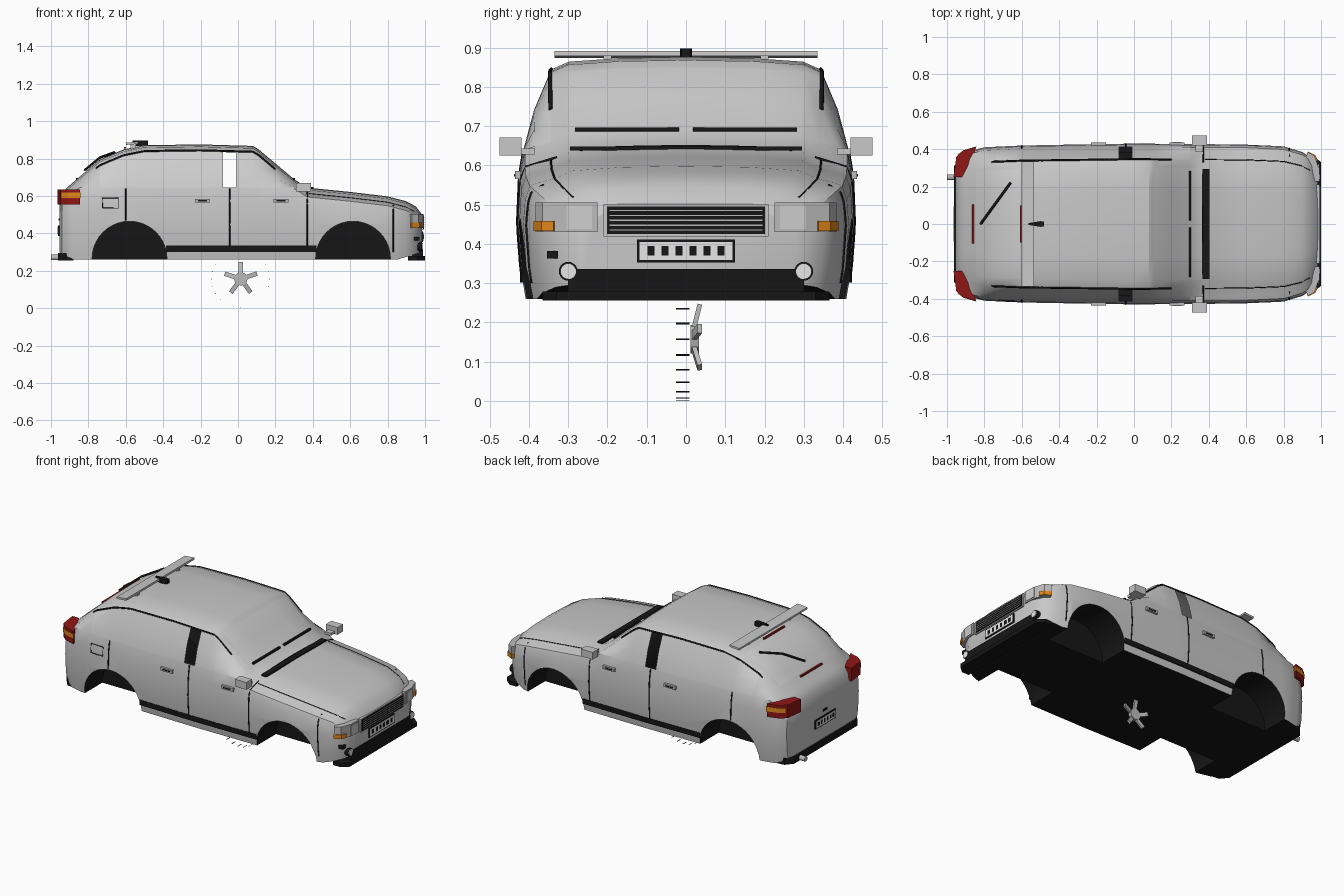
import bpy, bmesh, math
from mathutils import Matrix, Vector, Euler

default_cube = bpy.data.objects.get("Cube")
if default_cube:
    bpy.data.objects.remove(default_cube, do_unlink=True)


def material(name, red, green, blue):
    mat = bpy.data.materials.new(name)
    mat.use_nodes = True
    mat.diffuse_color = (red, green, blue, 1)
    mat.node_tree.nodes["Principled BSDF"].inputs["Base Color"].default_value = (red, green, blue, 1)
    return mat


PAINT = material("silver_paint", .58, .58, .58)
GLASS = material("pale_glass", .62, .62, .62)
BLACK = material("black_plastic", .008, .008, .008)
WHITE = material("white", .85, .85, .85)
RED = material("dark_red", .28, .008, .008)
ORANGE = material("orange", .75, .24, .01)
METAL = material("grey_metal", .5, .5, .5)


# ---------- helpers ----------
def finish(name, bm, *mats):
    bmesh.ops.recalc_face_normals(bm, faces=bm.faces)
    mesh = bpy.data.meshes.new(name)
    bm.to_mesh(mesh)
    bm.free()
    for mat in mats:
        mesh.materials.append(mat)
    obj = bpy.data.objects.new(name, mesh)
    bpy.context.collection.objects.link(obj)
    return obj


def box(name, center, size, mat, rotation=(0, 0, 0)):
    bm = bmesh.new()
    matrix = Matrix.LocRotScale(Vector(center), Euler(rotation), Vector(size))
    bmesh.ops.create_cube(bm, size=1, matrix=matrix)
    return finish(name, bm, mat)


def cylinder(name, center, radius, depth, axis, mat, sides=24):
    bm = bmesh.new()
    turn = Vector((0, 0, 1)).rotation_difference(Vector(axis)).to_matrix().to_4x4()
    bmesh.ops.create_cone(bm, cap_ends=True, segments=sides, radius1=radius, radius2=radius,
                          depth=depth, matrix=Matrix.Translation(center) @ turn)
    return finish(name, bm, mat)


def prism(name, plan, low, high, mat):
    bm = bmesh.new()
    base = bm.faces.new([bm.verts.new((x, y, low)) for x, y in plan])
    top = bmesh.ops.extrude_face_region(bm, geom=[base])["geom"]
    moved = [v for v in top if isinstance(v, bmesh.types.BMVert)]
    bmesh.ops.translate(bm, verts=moved, vec=(0, 0, high - low))
    return finish(name, bm, mat)


def line(name, points, radius, mat=BLACK):
    curve = bpy.data.curves.new(name, "CURVE")
    curve.dimensions = "3D"
    curve.bevel_depth = radius
    curve.bevel_resolution = 0
    curve.use_fill_caps = True
    spline = curve.splines.new("POLY")
    spline.points.add(len(points) - 1)
    for point, co in zip(spline.points, points):
        point.co = (*co, 1)
    curve.materials.append(mat)
    obj = bpy.data.objects.new(name, curve)
    bpy.context.collection.objects.link(obj)
    bpy.ops.object.select_all(action="DESELECT")
    obj.select_set(True)
    bpy.context.view_layer.objects.active = obj
    bpy.ops.object.convert(target="MESH")


def interp(table, x):
    for (xa, a), (xb, b) in zip(table, table[1:]):
        if x <= xb:
            return a + (b - a) * max(0, (x - xa) / (xb - xa))
    return table[-1][1]


def steps(a, b, count=12):
    return [a + (b - a) * i / count for i in range(count + 1)]


# ---------- body shape: centre line, plan width and underside ----------
TOP = [(-.955, .55), (-.94, .61), (-.92, .64), (-.845, .705), (-.74, .795), (-.61, .85),
       (-.5, .872), (-.2, .876), (.08, .868), (.11, .85), (.3, .69), (.37, .645),
       (.6, .622), (.8, .598), (.9, .572), (.95, .545), (.985, .5)]
WIDTH = [(-.955, .3), (-.94, .355), (-.9, .385), (-.8, .41), (-.6, .42), (0, .43),
         (.6, .425), (.8, .415), (.9, .385), (.95, .35), (.985, .28)]
UNDER = [(-.955, .3), (-.88, .26), (.85, .26), (.985, .3)]


def section(x):
    top, wide = interp(TOP, x), interp(WIDTH, x)
    belt = min(.645, top - .05)
    shoulder = min(.575, belt - .035)
    rail = top - .032
    return [(0, top), (.4 * wide, top - .003), (.7 * wide, top - .012), (.805 * wide, rail),
            (.9 * wide, (rail + belt) / 2), (.96 * wide, belt), (.988 * wide, shoulder),
            (wide, min(.45, shoulder - .05)), (.98 * wide, .335), (.95 * wide, interp(UNDER, x))]


def side_y(x, z):
    return interp([(b, a) for a, b in reversed(section(x))], z)


def top_z(x, y):
    return interp(section(x)[:6], abs(y))


stations = sorted({x for x, _ in TOP + WIDTH + UNDER} | {-.08, -.01, .2})
bm = bmesh.new()
rings = []
for x in stations:
    half = section(x)
    loop = half + [(-y, z) for y, z in reversed(half[1:])]
    rings.append([bm.verts.new((x, y, z)) for y, z in loop])
count = len(rings[0])
for i, (ring, following) in enumerate(zip(rings, rings[1:])):
    middle = (stations[i] + stations[i + 1]) / 2
    for j in range(count):
        k = (j + 1) % count
        face = bm.faces.new((ring[j], ring[k], following[k], following[j]))
        row = min(j, count - 1 - j)
        screen = row < 2 and (.1 < middle < .37 or -.845 < middle < -.61)
        window = row in (3, 4) and -.74 < middle < .3
        face.material_index = 2 if row == 9 else 1 if screen or window else 0
bm.faces.new(rings[0])
bm.faces.new(rings[-1])
body = finish("body", bm, PAINT, GLASS, BLACK)

# wheel arches
for x in (-.58, .615):
    for s in (1, -1):
        cutter = cylinder("arch_cutter", (x, s * .4, .265), .2, .36, (0, 1, 0), PAINT, 40)
        cutter.data.materials.append(GLASS)
        cutter.data.materials.append(BLACK)
        for face in cutter.data.polygons:
            face.material_index = 2
        cut = body.modifiers.new("arch", "BOOLEAN")
        cut.operation, cut.solver, cut.object = "DIFFERENCE", "EXACT", cutter
        bpy.context.view_layer.objects.active = body
        bpy.ops.object.modifier_apply(modifier=cut.name)
        bpy.data.objects.remove(cutter, do_unlink=True)

# open gap between the side windows
bm = bmesh.new()
bm.from_mesh(body.data)
gap = [f for f in bm.faces if -.08 < f.calc_center_median().x < -.01
       and .65 < f.calc_center_median().z < .84 and abs(f.calc_center_median().y) > .3]
bmesh.ops.delete(bm, geom=gap, context="FACES")
bm.to_mesh(body.data)
bm.free()
bpy.ops.object.select_all(action="DESELECT")
body.select_set(True)
bpy.context.view_layer.objects.active = body
bpy.ops.object.shade_smooth_by_angle(angle=math.radians(28))

# ---------- parts on both sides ----------
for s, side in ((1, "left"), (-1, "right")):
    for label, x, low, high in (("rear_door", -.6, .47, .64), ("centre_door", -.045, .33, .64),
                                ("front_door", .37, .335, .62), ("front_wing", .83, .3, .55)):
        line(f"{side}_{label}_seam", [(x, s * side_y(x, z), z) for z in steps(low, high)], .004)
    line(f"{side}_window_trim", [(x, s * section(x)[3][0], section(x)[3][1])
                                 for x in steps(-.76, .2, 40)], .006)
    line(f"{side}_bonnet_seam", [(x, s * section(x)[3][0], section(x)[3][1])
                                 for x in steps(.38, .94)], .003)
    sill_edge = [(x, s * (side_y(x, .32) + .004)) for x in steps(-.385, .42)]
    prism(f"{side}_sill", sill_edge + [(.42, s * .38), (-.385, s * .38)], .302, .335, BLACK)
    for label, x in (("rear", -.19), ("front", .23)):
        y = s * (side_y(x, .575) + .004)
        box(f"{side}_{label}_handle", (x, y, .575), (.08, .018, .02), METAL)
        box(f"{side}_{label}_handle_recess", (x, y, .575), (.05, .022, .007), BLACK)
    box(f"{side}_mirror", (.35, s * .447, .648), (.08, .055, .045), PAINT)
    box(f"{side}_mirror_arm", (.35, s * .41, .635), (.04, .05, .015), PAINT)

    # lamps wrap around the corners
    head = [(.93, .384), (.965, .365), (.988, .3), (.992, .226), (.95, .226), (.92, .36)]
    prism(f"{side}_headlight", [(x, s * y) for x, y in head], .43, .505, METAL)
    inner = [(.99, .305), (.995, .24), (.96, .24), (.96, .305)]
    prism(f"{side}_headlight_lens", [(x, s * y) for x, y in inner], .438, .497, GLASS)
    amber = [(.93, .388), (.97, .368), (.983, .338), (.96, .33), (.92, .36)]
    prism(f"{side}_indicator", [(x, s * y) for x, y in amber], .433, .458, ORANGE)
    tail = [(-.845, .412), (-.91, .392), (-.95, .36), (-.965, .25), (-.92, .25), (-.86, .36)]
    prism(f"{side}_tail_light", [(x, s * y) for x, y in tail], .555, .636, RED)
    amber = [(-.842, .415), (-.91, .395), (-.945, .37), (-.91, .36), (-.86, .37)]
    prism(f"{side}_tail_indicator", [(x, s * y) for x, y in amber], .59, .618, ORANGE)
    cylinder(f"{side}_fog_ring", (.965, s * .3, .33), .024, .04, (1, 0, 0), BLACK)
    cylinder(f"{side}_fog_light", (.97, s * .3, .33), .02, .04, (1, 0, 0), WHITE)
    box(f"{side}_wiper", (.3, s * .15, top_z(.3, .1) + .003), (.012, .265, .01), BLACK)
    box(f"{side}_spoiler_foot", (-.56, s * .2, .865), (.03, .02, .03), PAINT)

# fuel flap outline on the right
flap = [(-.725, .535), (-.64, .535), (-.64, .59), (-.725, .59), (-.725, .535)]
line("fuel_flap_seam", [(x, -side_y(x, z), z) for x, z in flap], .003)

# ---------- front ----------
box("grille_frame", (.98, 0, .46), (.024, .42, .082), PAINT)
box("grille", (.983, 0, .46), (.024, .402, .07), BLACK)
for z in steps(.435, .485, 4):
    box("grille_slat", (.986, 0, z), (.022, .39, .003), METAL)
lip = [(.91, .365), (.96, .365), (1, .33)]
prism("front_lip", lip + [(x, -y) for x, y in reversed(lip)], .255, .279, BLACK)
box("front_intake", (.96, 0, .306), (.06, .6, .06), BLACK)
box("tow_cover", (.955, -.34, .372), (.03, .028, .02), BLACK)
box("cowl", (.385, 0, .643), (.035, .59, .01), BLACK)
line("screen_seam", [(.365, y, top_z(.365, y)) for y in steps(-.27, .27)], .004)


def number_plate(name, x, z, width, height, facing):
    box(name + "_border", (x, 0, z), (.01, width, height), BLACK)
    box(name, (x + facing * .002, 0, z), (.01, width - .012, height - .012), WHITE)
    for i in range(6):
        box(name + "_mark", (x + facing * .004, (i - 2.5) * width / 7, z),
            (.009, width / 14, height * .42), BLACK)


number_plate("front_plate", .985, .382, .25, .058, 1)
number_plate("rear_plate", -.957, .415, .2, .055, -1)

# ---------- rear and roof ----------
rear = [(-.88, .36), (-.925, .355), (-.962, .31)]
prism("rear_bumper", rear + [(x, -y) for x, y in reversed(rear)], .256, .296, BLACK)
cylinder("exhaust", (-.96, .25, .272), .015, .08, (1, 0, 0), METAL, 16)
box("boot_handle", (-.955, 0, .475), (.012, .04, .012), BLACK)
box("brake_strip", (-.86, 0, top_z(-.86, 0)), (.01, .21, .01), RED)
box("upper_brake_strip", (-.605, 0, .858), (.01, .2, .01), RED)
line("rear_wiper", [(x, y, top_z(x, y) + .012) for x, y in ((-.82, 0), (-.74, .11), (-.66, .22))], .007)
box("spoiler", (-.567, 0, .882), (.066, .67, .012), PAINT, (0, math.radians(-5), 0))
fin = prism("roof_aerial", [(-.565, .005), (-.565, -.005), (-.5, -.015), (-.48, -.012),
                            (-.48, .012), (-.5, .015)], .868, .897, BLACK)

# ---------- loose wheel pieces under the floor ----------
hub = Vector((.015, .022, .157))
cylinder("wheel_hub", hub, .036, .022, (0, 1, 0), METAL, 12)
for i in range(5):
    angle = math.radians(18 + 72 * i)
    tilt = Matrix.Rotation(-angle, 3, "Y") @ Matrix.Rotation(math.radians(14), 3, "Z")
    center = hub + Vector((math.cos(angle), 0, math.sin(angle))) * .06 + Vector((0, .006, 0))
    box("wheel_spoke", center, (.06, .012, .024), METAL, tilt.to_euler())
for i in range(24):
    angle = math.tau * i / 24
    spot = (hub.x + .155 * math.sin(angle), -.008, hub.z - .155 * math.cos(angle))
    if spot[2] < .26:
        box("tread_strip", spot, (.004, .034, .0015), BLACK, (0, -angle, 0))
